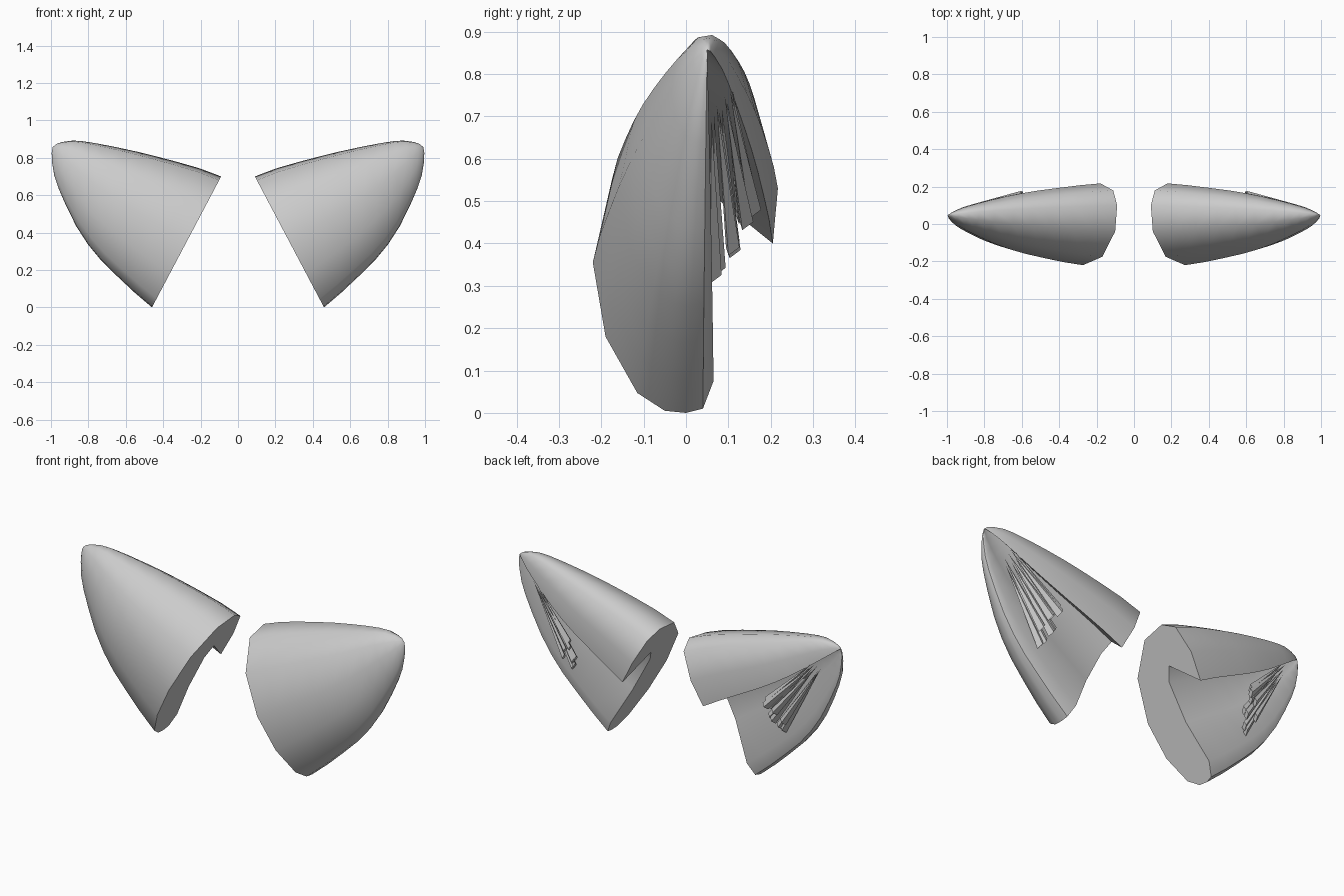
import bpy, bmesh, math, random
from mathutils import Vector

if "Cube" in bpy.data.objects:
    bpy.data.objects.remove(bpy.data.objects["Cube"])

# Base plane of an ear: lower corner, direction along the base, growth direction
CORNER = Vector((0.46, 0, 0.0))
ALONG = Vector((-0.467, 0, 0.884))
GROW = Vector((0.884, 0, 0.467))
TIP_Y = 0.05

# C-shaped base section (y, z): outer shell, then the cavity at the back
SECTION = [(0.065, 0.075), (0.04, 0.01), (0, 0), (-0.05, 0.005), (-0.115, 0.047),
           (-0.19, 0.18), (-0.22, 0.355), (-0.175, 0.55), (-0.04, 0.68), (0.10, 0.70),
           (0.18, 0.66), (0.217, 0.53), (0.205, 0.40),
           (0.048, 0.526), (0.009, 0.464), (0.016, 0.274)]

# Taper of the ear: distance from base, lower edge, upper edge
TAPER = [(0, 0, 0.792), (0.12, 0.027, 0.777), (0.24, 0.060, 0.752), (0.36, 0.096, 0.724),
         (0.46, 0.138, 0.699), (0.56, 0.194, 0.671), (0.66, 0.266, 0.641),
         (0.74, 0.330, 0.614), (0.79, 0.378, 0.592), (0.835, 0.437, 0.560),
         (0.86, 0.480, 0.535)]
TIP = (0.870, 0.510)


def place(n, u, y, side):
    p = CORNER + GROW * n + ALONG * u
    return (p.x * side, y, p.z)


def finish(bm, name, smooth):
    bmesh.ops.recalc_face_normals(bm, faces=bm.faces[:])
    mesh = bpy.data.meshes.new(name)
    bm.to_mesh(mesh)
    bm.free()
    ob = bpy.data.objects.new(name, mesh)
    bpy.context.collection.objects.link(ob)
    if smooth:
        bpy.ops.object.select_all(action='DESELECT')
        ob.select_set(True)
        bpy.context.view_layer.objects.active = ob
        bpy.ops.object.shade_smooth_by_angle(angle=math.radians(50))
    return ob


# Ear shell: section lofted along the taper to a pointed tip
def ear(name, side):
    bm = bmesh.new()
    rings = []
    for n, lo, hi in TAPER:
        s = ((hi - lo) / 0.792) ** 1.12
        rings.append([bm.verts.new(place(n, lo + (hi - lo) * z / 0.70,
                                         TIP_Y + (y - TIP_Y) * s, side))
                      for y, z in SECTION])
    tip = bm.verts.new(place(*TIP, TIP_Y, side))
    k = len(SECTION)
    for a, b in zip(rings, rings[1:]):
        for i in range(k):
            j = (i + 1) % k
            bm.faces.new((a[i], a[j], b[j], b[i]))
    for i in range(k):
        bm.faces.new((rings[-1][i], rings[-1][(i + 1) % k], tip))
    bm.faces.new(rings[0])
    return finish(bm, name, True)


# Fur tufts: thin blades fanning out from the upper part of the cavity
def tufts(name, side):
    rng = random.Random(4)
    bm = bmesh.new()
    count = 9
    for i in range(count):
        t = i / (count - 1)
        n_end = 0.32 + rng.uniform(-0.02, 0.06)
        u_end = 0.20 + 0.18 * t
        y_end = 0.085 + 0.085 * t + rng.uniform(-0.02, 0.01)
        n_top = 0.70 + rng.uniform(-0.05, 0.03)
        top = place(n_top, 0.43 + 0.06 * t, 0.06 + 0.05 * t, side)
        w, d = 0.022, 0.010
        ring = [bm.verts.new(place(n_end, u_end + du, y_end + dy, side))
                for du, dy in ((-w, -d), (0, -d * 1.6), (w, d), (0, d * 1.6))]
        apex = bm.verts.new(top)
        for j in range(4):
            bm.faces.new((ring[j], ring[(j + 1) % 4], apex))
        bm.faces.new(ring)
    return finish(bm, name, False)


for side, label in ((1, "right"), (-1, "left")):
    ear(label + "_ear", side)
    tufts(label + "_ear_fur", side)
